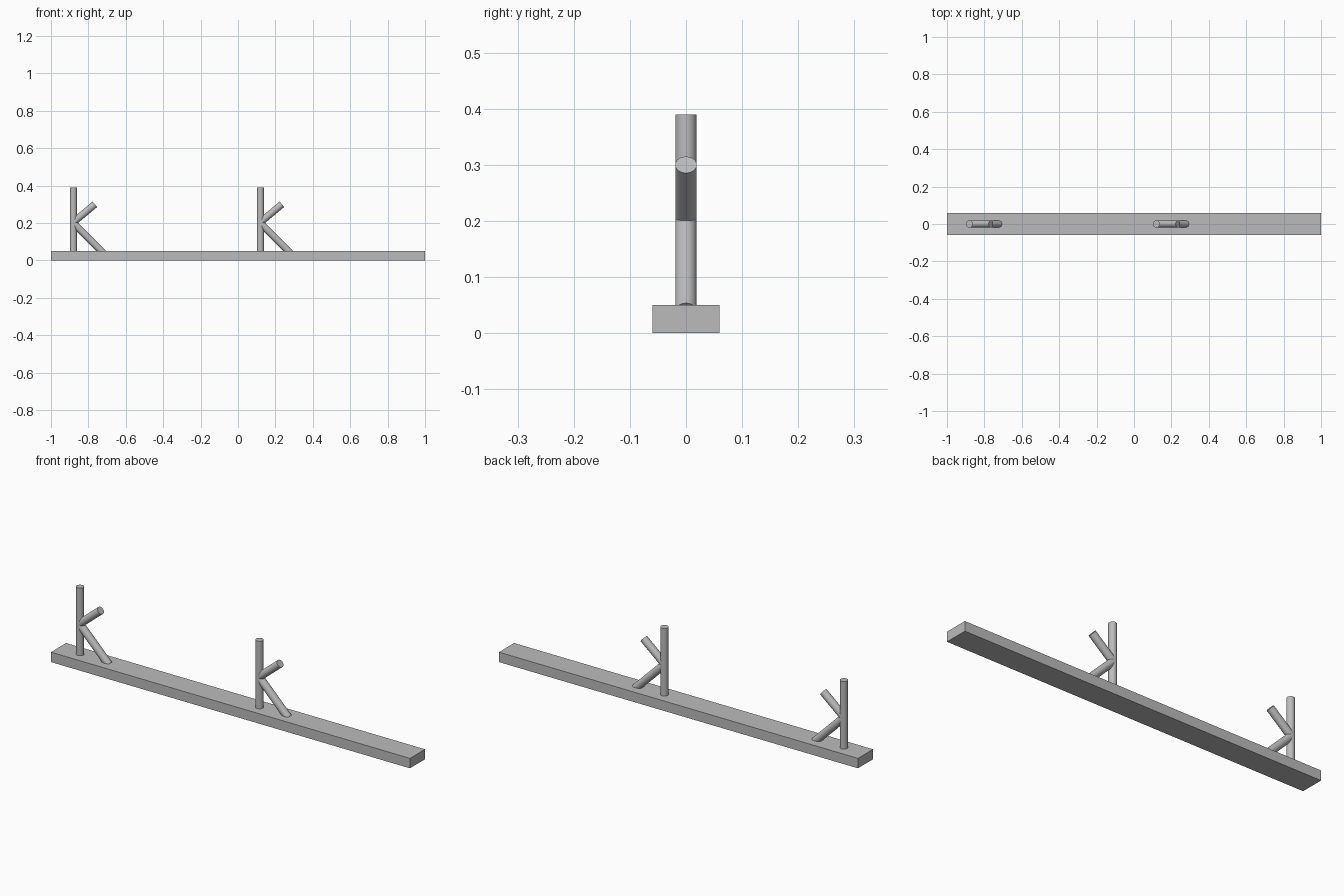
import bpy
from mathutils import Vector

cube = bpy.data.objects.get("Cube")
if cube:
    bpy.data.objects.remove(cube, do_unlink=True)

# Single grey finish
grey = bpy.data.materials.new("plain_grey")
grey.use_nodes = True
colour = (0.5, 0.5, 0.5, 1)
grey.diffuse_color = colour
grey.node_tree.nodes["Principled BSDF"].inputs["Base Color"].default_value = colour

RADIUS = 0.019
BOARD_TOP = 0.05


def rod(name, start, end):
    """Smooth round rod between two points in the x-z plane."""
    a = Vector((start[0], 0, start[1]))
    b = Vector((end[0], 0, end[1]))
    axis = b - a
    bpy.ops.mesh.primitive_cylinder_add(
        vertices=48, radius=RADIUS, depth=axis.length, location=(a + b) / 2,
        rotation=axis.to_track_quat('Z', 'Y').to_euler())
    obj = bpy.context.object
    obj.name = name
    obj.data.materials.append(grey)
    bpy.ops.object.shade_smooth_by_angle()


# Long flat board
bpy.ops.mesh.primitive_cube_add(size=1, location=(0, 0, BOARD_TOP / 2))
board = bpy.context.object
board.name = "base_board"
board.scale = (2, 0.12, BOARD_TOP)
bpy.ops.object.transform_apply(location=False, rotation=False, scale=True)
board.data.materials.append(grey)

# Two identical pegs, each an upright with a short arm and a sloping brace
for side, x in (("right", -0.88), ("centre", 0.12)):
    rod(side + "_upright", (x, BOARD_TOP - 0.01), (x, 0.39))
    rod(side + "_arm", (x, 0.204), (x + 0.115, 0.30))
    rod(side + "_brace", (x, 0.20), (x + 0.16, 0.04))
